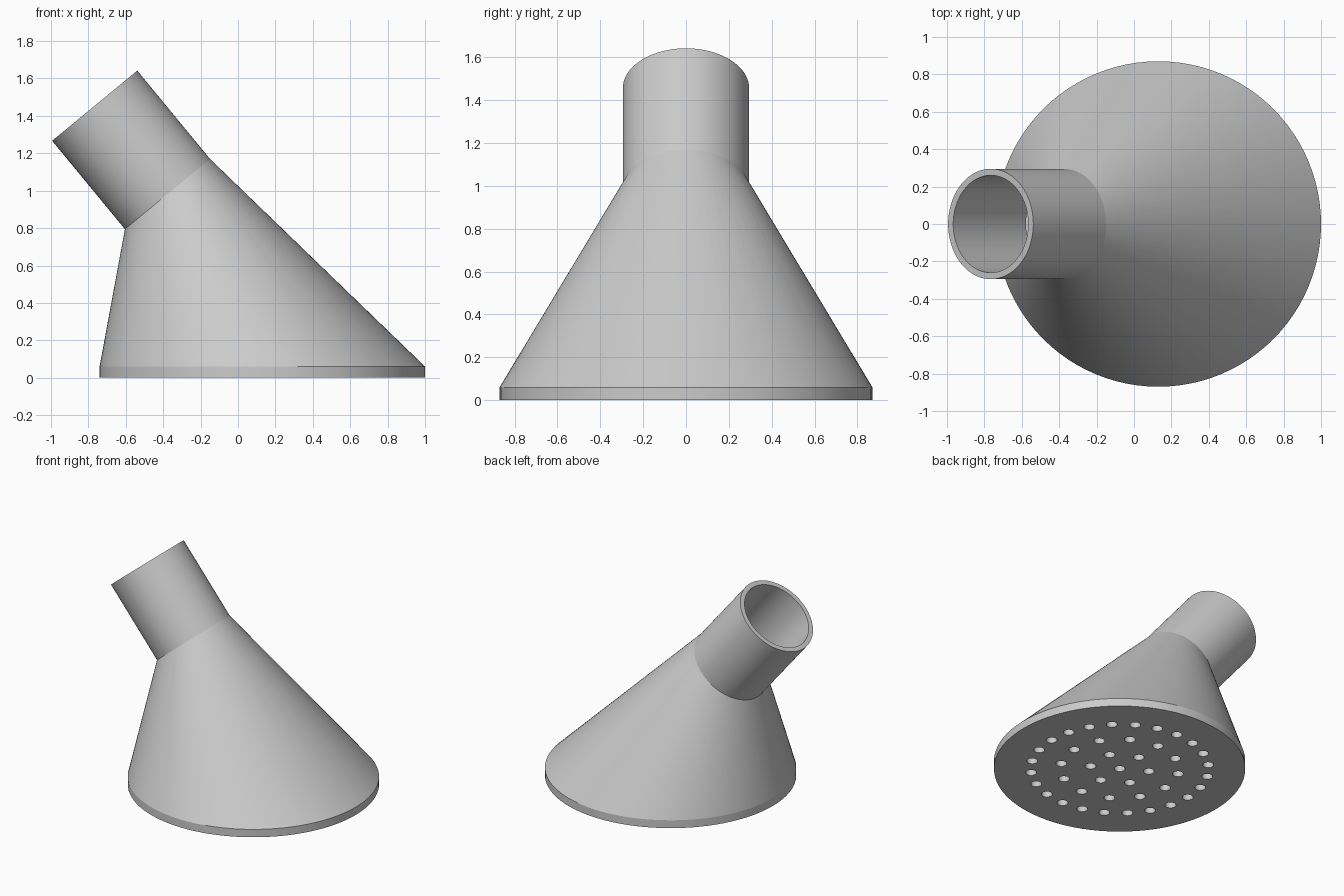
import bpy, bmesh, math
from mathutils import Vector, Matrix

if "Cube" in bpy.data.objects:
    bpy.data.objects.remove(bpy.data.objects["Cube"])

SEG = 96
BASE = Vector((0.13, 0, 0))      # centre of the spray plate
R_BASE, R_NECK, WALL = 0.87, 0.295, 0.035
PLATE = 0.06
JOINT = Vector((-0.377, 0, 0.982))   # where the neck meets the cone
TILT = -math.atan2(0.636, 0.772)
NECK_LEN = 0.612

grey = bpy.data.materials.new("grey plastic")
grey.diffuse_color = (0.6, 0.6, 0.6, 1)
grey.use_nodes = True
grey.node_tree.nodes["Principled BSDF"].inputs["Base Color"].default_value = grey.diffuse_color

base_frame = Matrix.Translation(BASE + Vector((0, 0, PLATE)))
neck_frame = Matrix.Translation(JOINT) @ Matrix.Rotation(TILT, 4, 'Y')


def finish(bm, name, smooth=True):
    me = bpy.data.meshes.new(name)
    bm.to_mesh(me)
    bm.free()
    ob = bpy.data.objects.new(name, me)
    bpy.context.collection.objects.link(ob)
    me.materials.append(grey)
    if smooth:
        shade(ob)
    return ob


def shade(ob):
    bpy.ops.object.select_all(action='DESELECT')
    ob.select_set(True)
    bpy.context.view_layer.objects.active = ob
    bpy.ops.object.shade_smooth_by_angle(angle=math.radians(30))


def ring(bm, frame, radius, z=0.0):
    return [bm.verts.new(frame @ Vector((radius * math.cos(a), radius * math.sin(a), z)))
            for a in (2 * math.pi * i / SEG for i in range(SEG))]


def bridge(bm, a, b):
    for i in range(SEG):
        j = (i + 1) % SEG
        bm.faces.new((a[i], a[j], b[j], b[i]))


def cone_shell(name, r_low, r_high, inward=False):
    """Hull stretched between the plate rim and the neck ring, ends left open."""
    bm = bmesh.new()
    low = set(ring(bm, base_frame, r_low))
    high = set(ring(bm, neck_frame, r_high))
    bmesh.ops.convex_hull(bm, input=list(bm.verts))
    caps = [f for f in bm.faces if set(f.verts) <= low or set(f.verts) <= high]
    bmesh.ops.delete(bm, geom=caps, context='FACES')
    bmesh.ops.recalc_face_normals(bm, faces=bm.faces)
    # make sure the shell points away from (or towards) its own middle
    mid = (base_frame.translation + JOINT) / 2
    out = sum(f.normal.dot(f.calc_center_median() - mid) for f in bm.faces)
    if (out < 0) != inward:
        bmesh.ops.reverse_faces(bm, faces=bm.faces)
    return finish(bm, name)


# hollow cone
cone_shell("cone_outer", R_BASE, R_NECK)
cone_shell("cone_inner", R_BASE - WALL, R_NECK - WALL, inward=True)

# neck tube
bm = bmesh.new()
loops = [ring(bm, neck_frame, r, z) for r, z in
         ((R_NECK, 0), (R_NECK, NECK_LEN), (R_NECK - WALL, NECK_LEN), (R_NECK - WALL, 0))]
for k in range(4):
    bridge(bm, loops[k], loops[(k + 1) % 4])
bmesh.ops.recalc_face_normals(bm, faces=bm.faces)
finish(bm, "neck_tube")

# spray plate
bm = bmesh.new()
bmesh.ops.create_cone(bm, cap_ends=True, segments=SEG, radius1=R_BASE, radius2=R_BASE,
                      depth=PLATE, matrix=Matrix.Translation(BASE + Vector((0, 0, PLATE / 2))))
plate = finish(bm, "spray_plate", smooth=False)

# spray holes: (count, ring radius, start angle)
bm = bmesh.new()
for count, rad, start in ((1, 0, 0), (6, 0.205, 30), (12, 0.41, 0), (24, 0.615, 0)):
    for i in range(count):
        a = math.radians(start) + 2 * math.pi * i / count
        pos = BASE + Vector((rad * math.cos(a), rad * math.sin(a), PLATE / 2))
        bmesh.ops.create_cone(bm, cap_ends=True, segments=20, radius1=0.038, radius2=0.038,
                              depth=0.2, matrix=Matrix.Translation(pos))
cutter = finish(bm, "hole_cutter", smooth=False)
cutter.hide_render = True
mod = plate.modifiers.new("holes", 'BOOLEAN')
mod.operation = 'DIFFERENCE'
mod.solver = 'EXACT'
mod.object = cutter
bpy.ops.object.select_all(action='DESELECT')
plate.select_set(True)
bpy.context.view_layer.objects.active = plate
bpy.ops.object.modifier_apply(modifier="holes")
bpy.data.objects.remove(cutter)
shade(plate)
